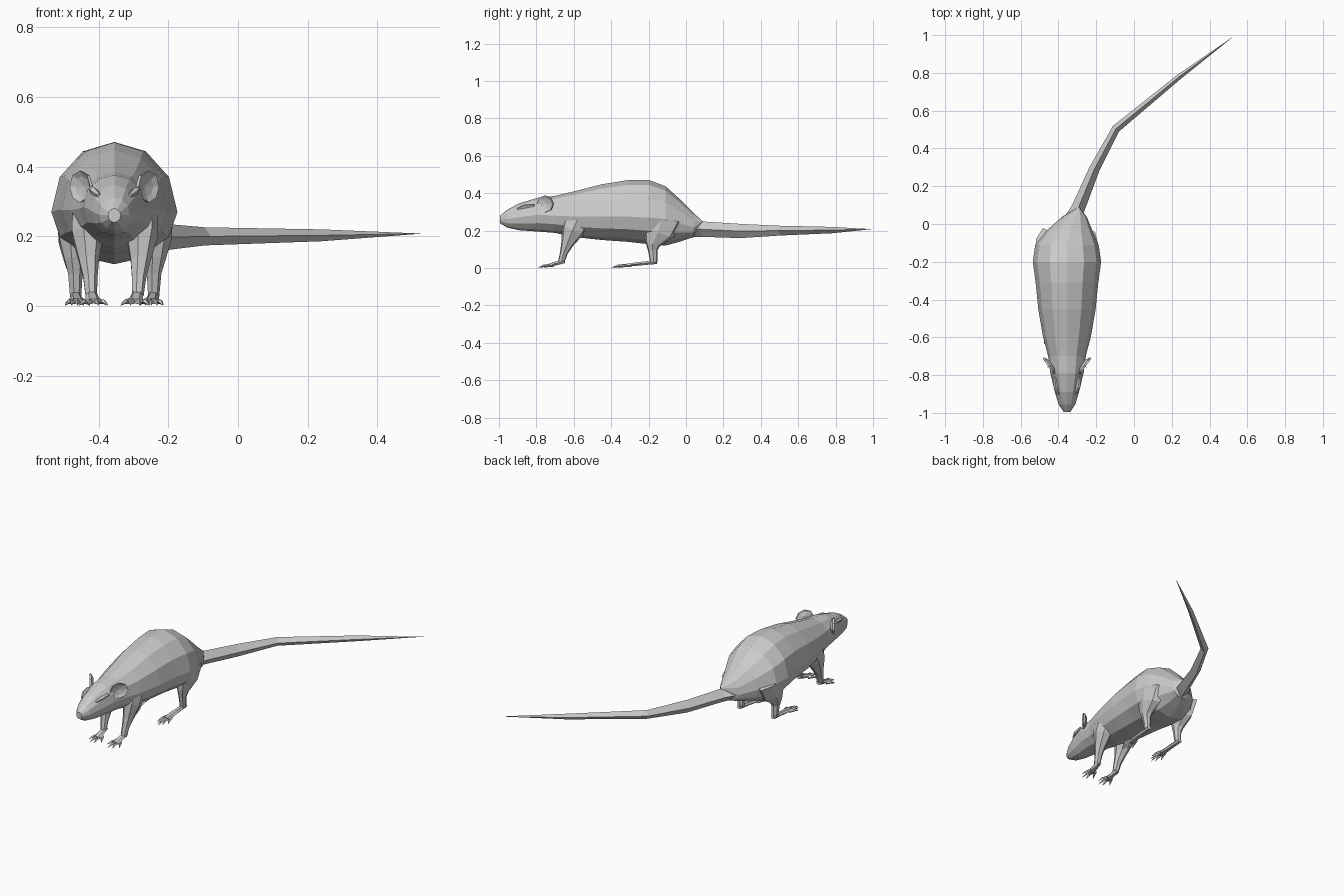
import bpy, bmesh, math
from mathutils import Vector

CX = -0.355  # centre line of the body


def make(name, rings, tip=None):
    """Skin a list of point rings, optionally ending in a point."""
    bm = bmesh.new()
    vr = [[bm.verts.new(p) for p in r] for r in rings]
    n = len(vr[0])
    for a, b in zip(vr, vr[1:]):
        for i in range(n):
            j = (i + 1) % n
            bm.faces.new((a[i], a[j], b[j], b[i]))
    bm.faces.new(vr[0])
    if tip is None:
        bm.faces.new(vr[-1])
    else:
        t = bm.verts.new(tip)
        for i in range(n):
            bm.faces.new((vr[-1][i], vr[-1][(i + 1) % n], t))
    bmesh.ops.recalc_face_normals(bm, faces=bm.faces)
    me = bpy.data.meshes.new(name)
    bm.to_mesh(me)
    bm.free()
    ob = bpy.data.objects.new(name, me)
    bpy.context.collection.objects.link(ob)
    return ob


def tube(name, path, n, ref, tip=None):
    """Tube through (x, y, z, radius along ref, radius across)."""
    pts = [Vector(p[:3]) for p in path]
    ends = pts + ([Vector(tip)] if tip else [])
    rings = []
    for i, p in enumerate(path):
        t = (ends[min(i + 1, len(ends) - 1)] - ends[max(i - 1, 0)]).normalized()
        a = Vector(ref)
        a = (a - t * a.dot(t)).normalized()
        b = t.cross(a)
        rings.append([pts[i] + a * p[3] * math.cos(2 * math.pi * k / n)
                      + b * p[4] * math.sin(2 * math.pi * k / n) for k in range(n)])
    return make(name, rings, tip)


# body and head: y, centre x, half width, top z, widest z, bottom z
sections = [
    (-0.995, CX, 0.018, 0.280, 0.260, 0.240),
    (-0.955, CX, 0.044, 0.312, 0.262, 0.216),
    (-0.89, CX, 0.064, 0.347, 0.272, 0.202),
    (-0.79, CX, 0.088, 0.376, 0.285, 0.195),
    (-0.70, CX, 0.100, 0.386, 0.280, 0.188),
    (-0.59, CX, 0.128, 0.412, 0.275, 0.165),
    (-0.45, CX, 0.152, 0.448, 0.275, 0.150),
    (-0.31, CX, 0.166, 0.470, 0.275, 0.140),
    (-0.20, CX, 0.181, 0.471, 0.270, 0.128),
    (-0.11, CX, 0.168, 0.438, 0.262, 0.120),
    (-0.03, -0.340, 0.118, 0.366, 0.240, 0.142),
    (0.04, -0.315, 0.064, 0.295, 0.215, 0.165),
]
rings = []
for y, cx, hw, zt, zw, zb in sections:
    ring = []
    for k in range(12):
        a = math.pi * k / 6
        s = math.sin(a)
        ring.append((cx + hw * math.cos(a), y,
                     zw + s * ((zt - zw) if s > 0 else (zw - zb))))
    rings.append(ring)
make("body", rings, (-0.292, 0.09, 0.25))

# tail with a diamond cross-section
tube("tail", [
    (-0.325, 0.02, 0.210, 0.043, 0.046),
    (-0.295, 0.085, 0.208, 0.041, 0.036),
    (-0.210, 0.29, 0.198, 0.038, 0.028),
    (-0.095, 0.505, 0.200, 0.026, 0.022),
    (0.240, 0.78, 0.203, 0.017, 0.014),
], 4, (0, 0, 1), (0.53, 0.995, 0.208))


def foot(name, s, path, spread, length, count):
    """Flat foot with a fan of pointed toes; x is the offset from the middle."""
    tube(name, [(CX + s * p[0],) + p[1:] for p in path], 6, (1, 0, 0))
    ox, oy, oz, w, _ = path[-1]
    for i in range(count):
        u = 2 * i / (count - 1) - 1
        L = length * (1 - 0.3 * u * u)
        x0 = CX + s * (ox + u * w * 0.75)
        x1 = CX + s * (ox + u * spread)
        xm = (x0 + x1) / 2
        y0 = oy + 0.012 + 0.018 * abs(u)
        tube(name + "_toe", [
            (x0, y0, oz, 0.007, 0.008),
            (xm, y0 - L * 0.55, oz - 0.002, 0.007, 0.007),
        ], 4, (1, 0, 0), (x1, y0 - L, 0.001))


def leg(name, s, path):
    tube(name, [(CX + s * p[0],) + p[1:] for p in path], 7, (1, 0, 0))


for s, side in ((-1, "right"), (1, "left")):
    # front leg
    leg(side + "_front_leg", s, [
        (0.080, -0.575, 0.270, 0.045, 0.075),
        (0.078, -0.605, 0.205, 0.048, 0.064),
        (0.074, -0.635, 0.130, 0.030, 0.034),
        (0.070, -0.652, 0.085, 0.022, 0.022),
        (0.067, -0.668, 0.030, 0.017, 0.017),
    ])
    foot(side + "_front_foot", s, [
        (0.067, -0.650, 0.038, 0.016, 0.014),
        (0.064, -0.690, 0.026, 0.019, 0.012),
        (0.060, -0.738, 0.014, 0.023, 0.008),
    ], 0.043, 0.075, 4)

    # hind leg
    leg(side + "_hind_leg", s, [
        (0.115, -0.130, 0.270, 0.055, 0.115),
        (0.118, -0.150, 0.190, 0.046, 0.088),
        (0.116, -0.178, 0.130, 0.030, 0.042),
        (0.113, -0.178, 0.095, 0.022, 0.026),
        (0.112, -0.172, 0.028, 0.017, 0.019),
    ])
    foot(side + "_hind_foot", s, [
        (0.112, -0.155, 0.032, 0.015, 0.012),
        (0.110, -0.240, 0.024, 0.018, 0.011),
        (0.106, -0.325, 0.014, 0.023, 0.009),
    ], 0.036, 0.09, 5)

    # cupped ear, facing forward and outward
    wide = Vector((s * 0.57, 0.82, 0))
    out = Vector((s * 0.82, -0.57, 0))
    mid = Vector((CX + s * 0.096, -0.752, 0.343))

    def ear_ring(rw, rh, d):
        return [mid + out * d + wide * rw * math.cos(math.pi * k / 4)
                + Vector((0, 0, rh * math.sin(math.pi * k / 4))) for k in range(8)]

    make(side + "_ear", [
        ear_ring(0.026, 0.022, -0.018),
        ear_ring(0.052, 0.044, -0.006),
        ear_ring(0.052, 0.046, 0.004),
        ear_ring(0.034, 0.030, -0.004),
    ], mid - out * 0.010)

    # low brow ridge over the eye
    tube(side + "_brow", [
        (CX + s * 0.044, -0.90, 0.318, 0.006, 0.008),
        (CX + s * 0.060, -0.86, 0.330, 0.012, 0.012),
        (CX + s * 0.066, -0.81, 0.336, 0.008, 0.010),
    ], 5, (0, 0, 1))
